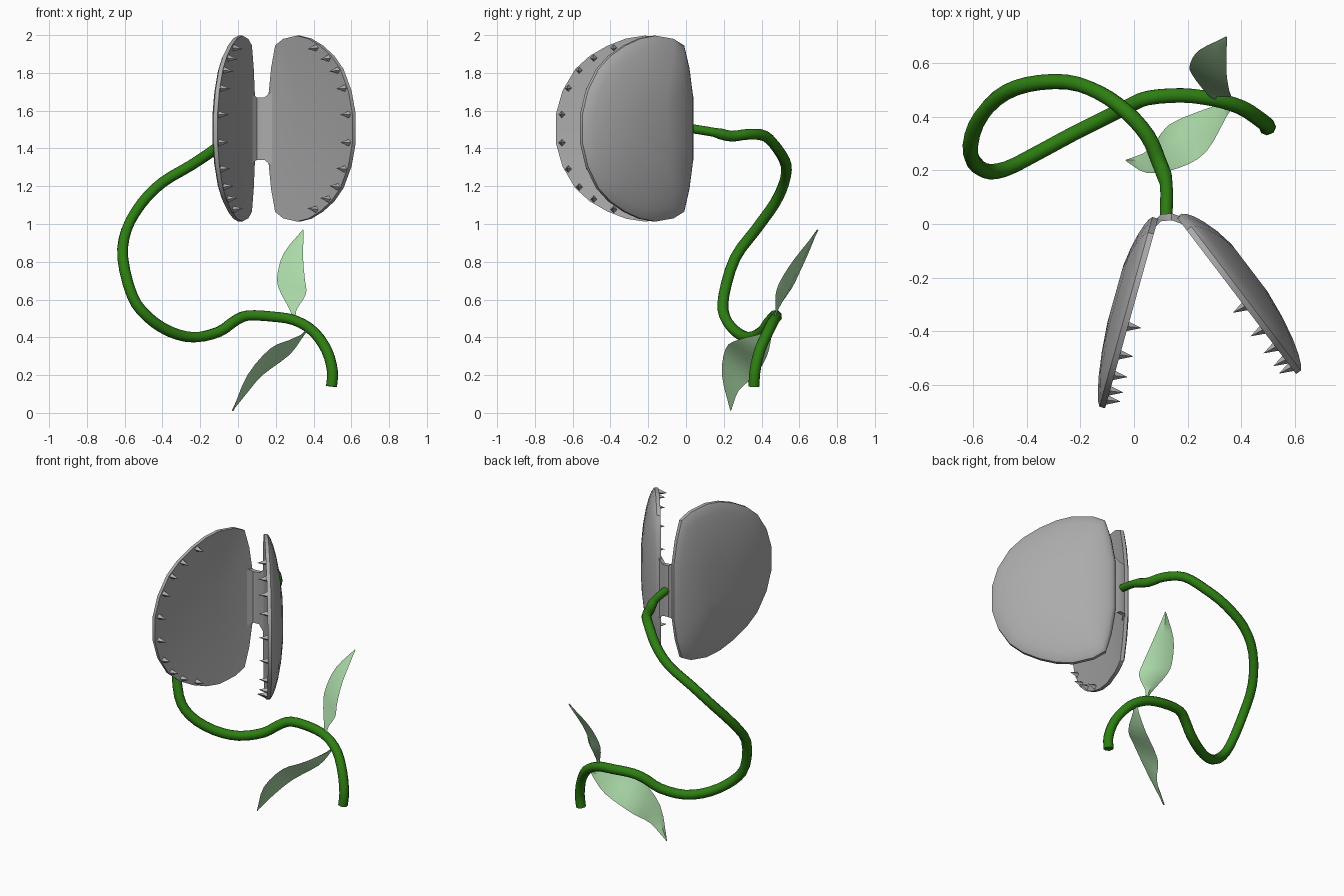
import bpy, bmesh, math
from mathutils import Vector

if "Cube" in bpy.data.objects:
    bpy.data.objects.remove(bpy.data.objects["Cube"])


def material(name, rgb):
    m = bpy.data.materials.new(name)
    m.diffuse_color = (*rgb, 1)
    m.use_nodes = True
    m.node_tree.nodes["Principled BSDF"].inputs["Base Color"].default_value = m.diffuse_color
    return m


GREY = material("trap grey", (0.41, 0.41, 0.41))
GREEN = material("stem green", (0.027, 0.21, 0.006))
LEAF = material("leaf pale green", (0.42, 0.71, 0.40))


def finish(name, bm, mat, angle=None):
    bmesh.ops.recalc_face_normals(bm, faces=bm.faces)
    me = bpy.data.meshes.new(name)
    bm.to_mesh(me)
    bm.free()
    me.materials.append(mat)
    ob = bpy.data.objects.new(name, me)
    bpy.context.collection.objects.link(ob)
    if angle:
        bpy.ops.object.select_all(action='DESELECT')
        bpy.context.view_layer.objects.active = ob
        ob.select_set(True)
        bpy.ops.object.shade_smooth_by_angle(angle=math.radians(angle))
    return ob


def spline(pts, steps):
    """Catmull-Rom samples through the points."""
    p = [Vector(q) for q in pts]
    p = [2 * p[0] - p[1]] + p + [2 * p[-1] - p[-2]]
    out = []
    for i in range(1, len(p) - 2):
        a, b, c, d = p[i - 1:i + 3]
        for k in range(steps):
            t = k / steps
            out.append(0.5 * (2 * b + (c - a) * t + (2 * a - 5 * b + 4 * c - d) * t * t
                              + (3 * b - a - 3 * c + d) * t ** 3))
    return out + [p[-2]]


def loft(bm, rings):
    """Bridge closed vertex rings and cap both ends."""
    n = len(rings[0])
    for r, s in zip(rings, rings[1:]):
        for i in range(n):
            j = (i + 1) % n
            bm.faces.new((r[i], r[j], s[j], s[i]))
    bm.faces.new(rings[0])
    bm.faces.new(rings[-1])


# Stem: winding tube
stem_path = [(.495, .36, .14), (.5, .365, .22), (.47, .39, .33), (.4, .435, .43),
             (.3, .465, .49), (.18, .48, .51), (.05, .47, .515), (-.02, .44, .485),
             (-.1, .4, .43), (-.23, .335, .4), (-.36, .265, .43), (-.48, .205, .51),
             (-.56, .2, .62), (-.61, .26, .82), (-.59, .37, .97), (-.51, .47, 1.11),
             (-.4, .52, 1.22), (-.25, .53, 1.31), (-.13, .49, 1.39), (-.03, .42, 1.465),
             (.05, .33, 1.475), (.09, .24, 1.465), (.12, .15, 1.485), (.12, .03, 1.505)]
bm = bmesh.new()
path = spline(stem_path, 3)
rings, side = [], Vector((1, 0, 0))
for i, p in enumerate(path):
    t = (path[min(i + 1, len(path) - 1)] - path[max(i - 1, 0)]).normalized()
    side = (side - t * side.dot(t)).normalized()
    up = t.cross(side)
    r = 0.029 if i < len(path) - 4 else 0.024
    rings.append([bm.verts.new(p + r * (side * math.cos(a) + up * math.sin(a)))
                  for a in (k * math.tau / 8 for k in range(8))])
loft(bm, rings)
finish("stem", bm, GREEN, 50)


# Leaves: two edge curves with a thin, slightly folded diamond section
def leaf(name, edge_a, edge_b, fold):
    bm = bmesh.new()
    rings = []
    ea, eb = spline(edge_a, 3), spline(edge_b, 3)
    for i, (a, b) in enumerate(zip(ea, eb)):
        j = min(i + 1, len(ea) - 1)
        k = max(i - 1, 0)
        along = (ea[j] + eb[j]) - (ea[k] + eb[k])
        n = along.cross(b - a).normalized()
        w = (b - a).length
        mid = (a + b) / 2 + n * w * fold
        rings.append([bm.verts.new(v) for v in
                      (a, mid + n * (.004 + .06 * w), b, mid - n * (.004 + .06 * w))])
    loft(bm, rings)
    finish(name, bm, LEAF, 40)


leaf("upper_leaf",
     [(.285, .475, .51), (.272, .485, .55), (.215, .56, .66), (.21, .60, .74),
      (.245, .65, .85), (.343, .698, .97)],
     [(.305, .465, .51), (.312, .475, .55), (.36, .475, .63), (.355, .50, .70),
      (.345, .57, .81), (.347, .695, .965)], .06)
leaf("lower_leaf",
     [(.375, .44, .45), (.345, .40, .42), (.27, .27, .385), (.17, .21, .34),
      (.05, .19, .2), (-.03, .235, .01)],
     [(.36, .46, .44), (.335, .45, .39), (.27, .43, .305), (.13, .37, .2),
      (.06, .28, .12), (-.025, .24, .015)], -.06)

# Trap lobes: D-shaped shells, domed outside and slightly hollow inside
HALF = [(0, .165), (.025, .32), (.06, .44), (.13, .475), (.25, .492), (.35, .477),
        (.45, .44), (.55, .385), (.63, .315), (.7, .2), (.735, .08)]
OUTLINE = HALF + [(u, -h) for u, h in reversed(HALF)]
MID_U, MID_Z = 0.29, 1.505


def lobe(name, hinge, tip, sign, dome):
    base = Vector((*hinge, MID_Z))
    du = Vector((tip[0] - hinge[0], tip[1] - hinge[1], 0)).normalized()
    dn = Vector((-du.y, du.x, 0)) * sign      # outward

    def place(u, h, d):
        return base + du * u + dn * d + Vector((0, 0, h))

    bm = bmesh.new()

    def ring(s, d):
        return [bm.verts.new(place(MID_U + (u - MID_U) * s, h * s, d)) for u, h in OUTLINE]

    levels = [(s, -.0 + .018 * (1 - s * s)) for s in (.3, .65, .95, 1)]
    levels += [(1, .022)]
    levels += [(s, .022 + dome * (1 - s * s) ** .7) for s in (.96, .88, .75, .55, .3)]
    loft(bm, [ring(s, d) for s, d in levels])
    finish(name, bm, GREY, 45)

    # Teeth: small cones inside the outer rim
    bm = bmesh.new()
    for u, h in [(.42, .43), (.53, .375), (.61, .31), (.67, .215), (.705, .075)]:
        for z in (h, -h):
            ring_v = [bm.verts.new(place(u + .022 * math.cos(a), z + .022 * math.sin(a), .012))
                      for a in (k * math.tau / 4 for k in range(4))]
            top = bm.verts.new(place(u - .01, z * .98, -.05))
            for i in range(4):
                bm.faces.new((ring_v[i], ring_v[(i + 1) % 4], top))
            bm.faces.new(ring_v)
    finish(name + "_teeth", bm, GREY)


lobe("left_lobe", (.09, .02), (-.11, -.695), -1, .06)
lobe("right_lobe", (.16, .025), (.605, -.56), 1, .085)

# Hinge: bent plate joining the lobes
bm = bmesh.new()
rings = []
for x, y, h in [(.07, -.01, .19), (.1, .022, .165), (.14, .026, .165), (.18, .012, .2)]:
    rings.append([bm.verts.new((x, y + dy, MID_Z + dz)) for dy, dz in
                  ((-.012, -h), (.014, -h), (.014, h), (-.012, h))])
loft(bm, rings)
finish("hinge", bm, GREY, 40)
